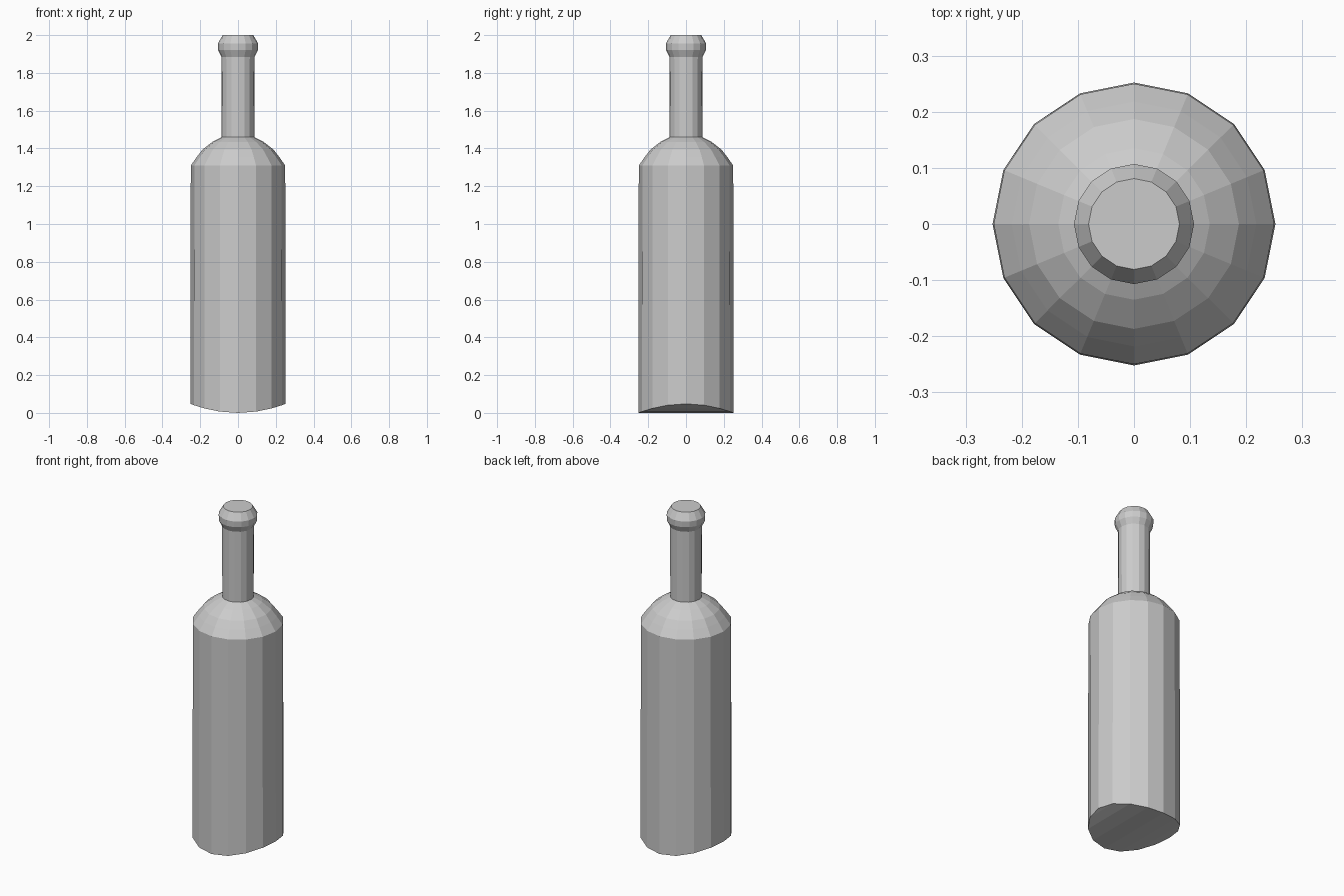
import bpy, bmesh, math

SIDES = 16

cube = bpy.data.objects.get("Cube")
if cube:
    bpy.data.objects.remove(cube, do_unlink=True)

grey = bpy.data.materials.new("plain grey")
grey.use_nodes = True
colour = (0.6, 0.6, 0.6, 1)
grey.diffuse_color = colour
grey.node_tree.nodes["Principled BSDF"].inputs["Base Color"].default_value = colour

# Radius and height from the lip down to the base
profile = [(0.081, 2.0), (0.107, 1.955), (0.105, 1.92), (0.088, 1.885),
           (0.087, 1.46), (0.135, 1.435), (0.187, 1.395), (0.218, 1.355),
           (0.25, 1.31), (0.252, 0.0)]

bm = bmesh.new()
rings = []
for radius, z in profile:
    ring = []
    for i in range(SIDES):
        a = 2 * math.pi * i / SIDES
        ring.append(bm.verts.new((radius * math.cos(a), radius * math.sin(a), z)))
    rings.append(ring)

# Base rim curves up toward both sides
for v in rings[-1]:
    v.co.z = 0.047 * (v.co.x / 0.25) ** 2

# Walls and flat top
for upper, lower in zip(rings, rings[1:]):
    for i in range(SIDES):
        j = (i + 1) % SIDES
        bm.faces.new((upper[i], lower[i], lower[j], upper[j]))
bm.faces.new(rings[0])

# Curved underside in strips joining front and back rim
base = rings[-1]
for i in range(SIDES // 2):
    corners = [base[i], base[i + 1], base[-i - 1], base[-i % SIDES]]
    bm.faces.new(list(dict.fromkeys(corners)))

bmesh.ops.recalc_face_normals(bm, faces=bm.faces)
mesh = bpy.data.meshes.new("bottle")
bm.to_mesh(mesh)
bm.free()
mesh.materials.append(grey)
bottle = bpy.data.objects.new("bottle", mesh)
bpy.context.collection.objects.link(bottle)
